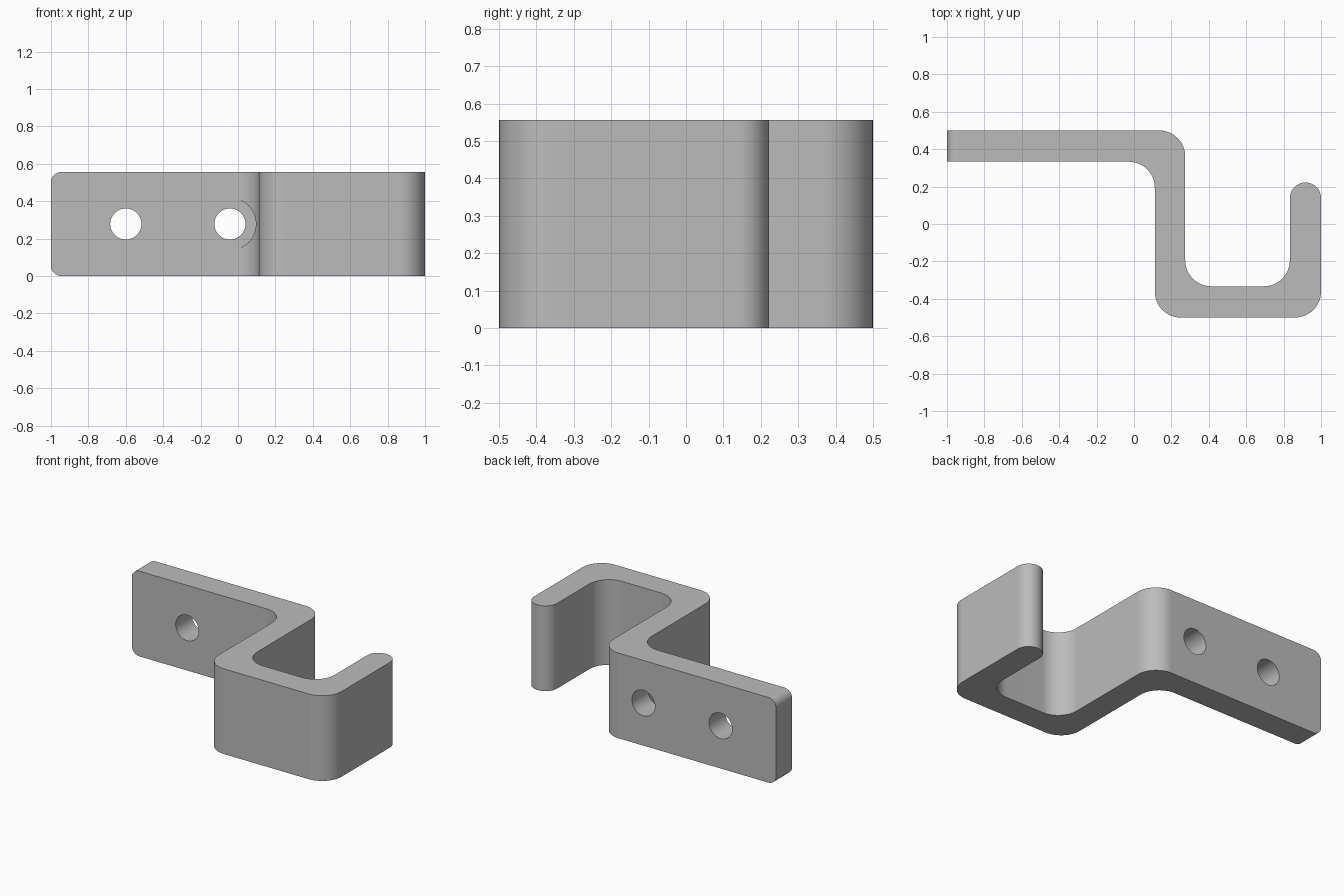
import bpy, bmesh, math
from mathutils import Vector

if "Cube" in bpy.data.objects:
    bpy.data.objects.remove(bpy.data.objects["Cube"], do_unlink=True)

HEIGHT = 0.556
R = 0.139          # bend radius
TIP = 0.0833       # half the strip thickness
MID = HEIGHT / 2

grey = bpy.data.materials.new("plain grey")
grey.use_nodes = True
colour = (0.5, 0.5, 0.5, 1)
grey.diffuse_color = colour
grey.node_tree.nodes["Principled BSDF"].inputs["Base Color"].default_value = colour


def rounded(corners, steps=12):
    """Outline with every corner (x, y, radius) replaced by an arc."""
    points = []
    for i, (x, y, r) in enumerate(corners):
        p = Vector((x, y))
        if r == 0:
            points.append(p)
            continue
        a = (Vector(corners[i - 1][:2]) - p).normalized()
        b = (Vector(corners[(i + 1) % len(corners)][:2]) - p).normalized()
        centre = p + (a + b) * r
        for s in range(steps + 1):
            t = math.pi / 2 * s / steps
            points.append(centre - b * r * math.cos(t) - a * r * math.sin(t))
    return points


# Bent strip profile, extruded upward
outline = rounded([
    (-1, 0.333, 0), (0.111, 0.333, R), (0.111, -0.5, R), (1, -0.5, R),
    (1, 0.222, TIP), (0.8334, 0.222, TIP), (0.8334, -0.333, R),
    (0.274, -0.333, R), (0.274, 0.5, R), (-1, 0.5, 0)])
bm = bmesh.new()
base = bm.faces.new([bm.verts.new((p.x, p.y, 0)) for p in outline])
top = bmesh.ops.extrude_face_region(bm, geom=[base])["geom"]
bmesh.ops.translate(bm, vec=(0, 0, HEIGHT),
                    verts=[v for v in top if isinstance(v, bmesh.types.BMVert)])
bmesh.ops.remove_doubles(bm, verts=bm.verts, dist=0.0005)

# Rounded corners on the free end of the mounting plate
end_edges = [e for e in bm.edges
             if all(v.co.x < -0.99 for v in e.verts)
             and abs(e.verts[0].co.z - e.verts[1].co.z) < 0.01]
bmesh.ops.bevel(bm, geom=end_edges, offset=0.055, offset_type='OFFSET',
                segments=8, profile=0.5, affect='EDGES')
bmesh.ops.recalc_face_normals(bm, faces=bm.faces)
mesh = bpy.data.meshes.new("hook_bracket")
bm.to_mesh(mesh)
bm.free()
bracket = bpy.data.objects.new("hook_bracket", mesh)
bpy.context.collection.objects.link(bracket)
mesh.materials.append(grey)


def drill(name, x, radius, y0, y1):
    """Cut a round hole along y, then discard the cutter."""
    bpy.ops.mesh.primitive_cylinder_add(
        vertices=48, radius=radius, depth=y1 - y0,
        location=(x, (y0 + y1) / 2, MID), rotation=(math.pi / 2, 0, 0))
    cutter = bpy.context.object
    cutter.name = name
    cutter.hide_render = True
    cutter.data.materials.append(grey)
    bpy.ops.object.select_all(action='DESELECT')
    bpy.context.view_layer.objects.active = bracket
    bracket.select_set(True)
    mod = bracket.modifiers.new(name, 'BOOLEAN')
    mod.operation = 'DIFFERENCE'
    mod.solver = 'EXACT'
    mod.object = cutter
    bpy.ops.object.modifier_apply(modifier=mod.name)
    bpy.data.objects.remove(cutter, do_unlink=True)


# Screw holes, and head clearance cut into the inner bend
drill("outer_screw_hole", -0.6, TIP, 0.2, 0.6)
drill("inner_screw_hole", -0.043, TIP, 0.1, 0.6)
drill("screw_head_clearance", -0.043, R, 0.1, 0.3335)

# Smooth bends, crisp edges
bpy.ops.object.shade_smooth_by_angle(angle=math.radians(30))
bracket.modifiers.new("face_normals", 'WEIGHTED_NORMAL').keep_sharp = True
